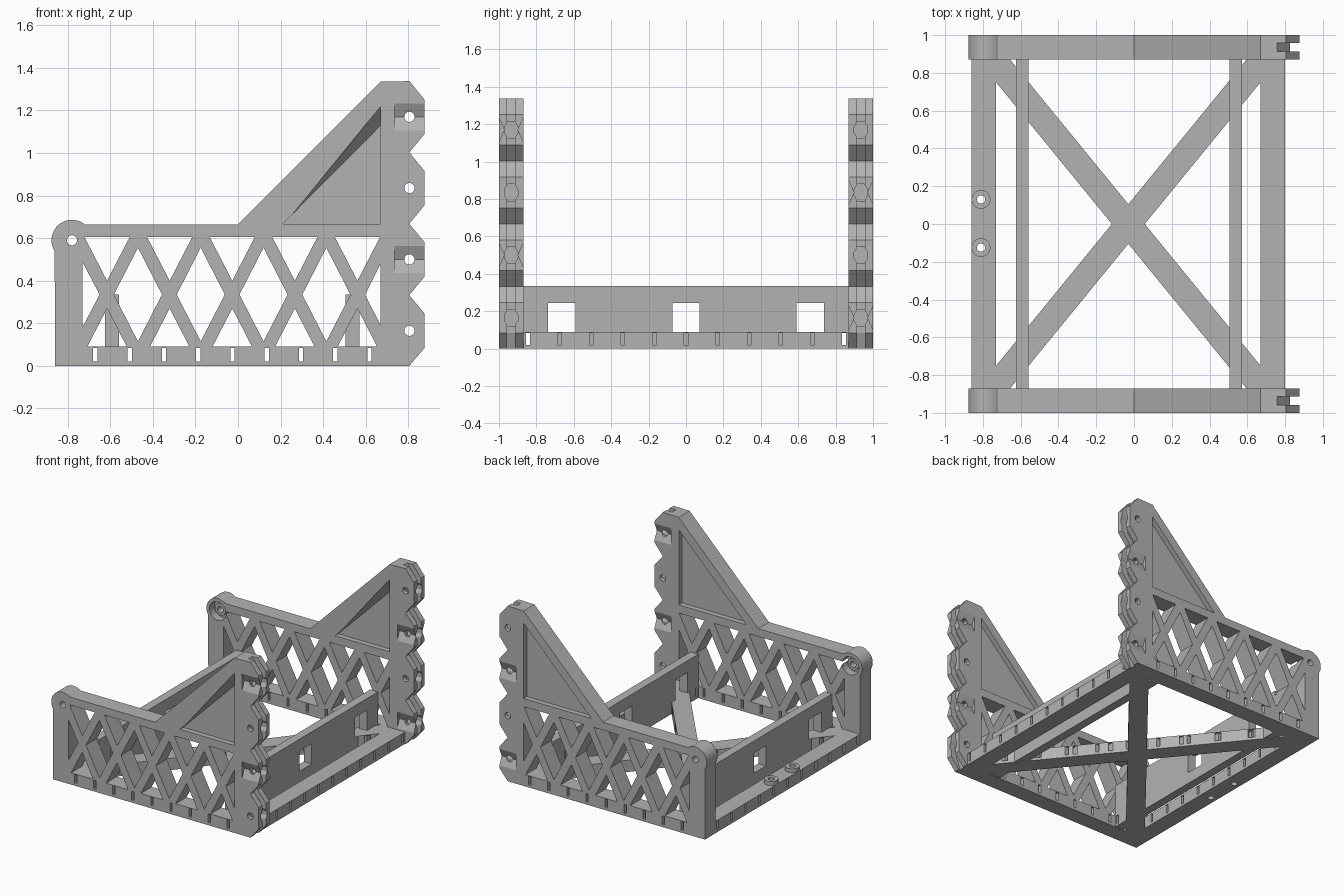
import bpy, bmesh, math

if "Cube" in bpy.data.objects:
    bpy.data.objects.remove(bpy.data.objects["Cube"], do_unlink=True)

GREY = (0.45, 0.45, 0.45, 1)
mat = bpy.data.materials.new("plain grey")
mat.use_nodes = True
mat.diffuse_color = GREY
mat.node_tree.nodes["Principled BSDF"].inputs["Base Color"].default_value = GREY


def place(p, axis, d):
    return {"x": (d, p[0], p[1]), "y": (p[0], d, p[1]), "z": (p[0], p[1], d)}[axis]


def solid(name, parts):
    """Each part is (profile, axis, start, end[, end profile])."""
    bm = bmesh.new()
    for pts, axis, lo, hi, *end in parts:
        a = [bm.verts.new(place(p, axis, lo)) for p in pts]
        b = [bm.verts.new(place(p, axis, hi)) for p in (end[0] if end else pts)]
        bm.faces.new(a)
        bm.faces.new(b[::-1])
        for i in range(len(a)):
            j = (i + 1) % len(a)
            bm.faces.new((a[j], a[i], b[i], b[j]))
    bmesh.ops.recalc_face_normals(bm, faces=bm.faces)
    mesh = bpy.data.meshes.new(name)
    bm.to_mesh(mesh)
    bm.free()
    mesh.materials.append(mat)
    ob = bpy.data.objects.new(name, mesh)
    bpy.context.collection.objects.link(ob)
    return ob


def cut(ob, parts):
    cutter = solid("cutter", parts)
    mod = ob.modifiers.new("cut", "BOOLEAN")
    mod.operation, mod.solver, mod.object = "DIFFERENCE", "EXACT", cutter
    bpy.context.view_layer.objects.active = ob
    bpy.ops.object.modifier_apply(modifier=mod.name)
    bpy.data.objects.remove(cutter, do_unlink=True)


def rect(a0, a1, b0, b1):
    return [(a0, b0), (a1, b0), (a1, b1), (a0, b1)]


def disc(u, v, r, n=24, start=0, sweep=360):
    count = n if sweep == 360 else n + 1
    angles = [math.radians(start + sweep * i / n) for i in range(count)]
    return [(u + r * math.cos(t), v + r * math.sin(t)) for t in angles]


KNUCKLES = [0.165, 0.5, 0.835, 1.17]
BOSS = (-0.78, 0.59)
slots_x = [(rect(x - 0.01, x + 0.01, 0.02, 0.085), "y", -1.1, 1.1)
           for x in [-0.67 + 0.161 * i for i in range(9)]]
slots_y = [(rect(y - 0.01, y + 0.01, 0.02, 0.085), "x", -1, 1)
           for y in [0.169 * i for i in range(-5, 6)]]

# Base frame with diagonal cross
frame = solid("base_frame", [(rect(-0.86, 0.8, -0.87, 0.87), "z", 0, 0.09)])
openings = [[(-0.73, -0.75), (-0.73, 0.75), (-0.117, 0)],
            [(0.67, -0.75), (0.67, 0.75), (0.057, 0)]]
openings += [[(-0.68, s * 0.9), (0.62, s * 0.9), (-0.03, s * 0.105)] for s in (-1, 1)]
cut(frame, [(p, "z", -0.1, 0.2) for p in openings])
cut(frame, slots_x)
cut(frame, slots_y)

# Raised screw collars
screws = [(disc(-0.81, y, 0.022), "z", -0.1, 0.3) for y in (-0.125, 0.13)]
cut(frame, screws)
collars = solid("screw_collars", [(disc(-0.81, y, 0.05), "z", 0.085, 0.12)
                                  for y in (-0.125, 0.13)])
cut(collars, screws)

# Cross walls with square windows
for name, x in (("right_cross_wall", -0.592), ("left_cross_wall", 0.538)):
    wall = solid(name, [(rect(-0.875, 0.875, 0.002, 0.335), "x", x - 0.033, x + 0.033)])
    cut(wall, [(rect(y - 0.073, y + 0.073, 0.09, 0.245), "x", x - 0.1, x + 0.1)
               for y in (-0.665, 0, 0.665)] + [slots_y[0], slots_y[-1]])


def lattice():
    """Diamond and triangle openings between crossing bars."""
    shapes = []
    for i in range(4):
        x = -0.47 + 0.295 * i
        shapes.append([(x - 0.113, 0.335), (x, 0.115), (x + 0.113, 0.335), (x, 0.555)])
    for i in range(5):
        x = -0.615 + 0.294 * i
        shapes.append([(x - 0.106, 0.605), (x + 0.106, 0.605), (x, 0.4)])
        shapes.append([(x - 0.093, 0.09), (x + 0.093, 0.09), (x, 0.27)])
    shapes.append([(-0.73, 0.183), (-0.73, 0.487), (-0.65, 0.335)])
    shapes.append([(0.67, 0.19), (0.67, 0.48), (0.597, 0.335)])
    return shapes


def scallop(inset):
    edge = []
    for c in KNUCKLES:
        edge += [(0.875 - inset, c - 0.082), (0.875 - inset, c + 0.082),
                 (0.805 - inset, c + 0.1675)]
    return edge


def side_plate(name, yc, inner, dents):
    lo, hi = yc - 0.065, yc + 0.065
    outline = [(-0.86, 0), (0.805, 0)] + scallop(0) + [(0.67, 1.335), (0, 0.665)]
    outline += disc(*BOSS, 0.096, 20, 51.5, 161)
    plate = solid(name, [(outline, "y", lo, hi)])

    # Lattice, pivot holes and gusset recesses
    cuts = [(p, "y", lo - 0.1, hi + 0.1) for p in lattice()]
    cuts += [(disc(0.805, c, 0.024), "y", lo - 0.1, hi + 0.1) for c in KNUCKLES]
    cuts.append((disc(*BOSS, 0.024), "y", lo - 0.1, hi + 0.1))
    floor = [(0.21, 0.667), (0.67, 0.667), (0.67, 1.13)]
    front = [(0.21, 0.667), (0.67, 0.667), (0.67, 1.23)]
    back = [(0.1, 0.667), (0.67, 0.667), (0.67, 1.24)]
    cuts.append((front, "y", lo - 0.005, lo + 0.04, floor))
    cuts.append((back, "y", hi + 0.005, hi - 0.04, back))
    cut(plate, cuts)
    cut(plate, slots_x)

    # Groove along the scalloped edge, with pockets at the knuckles
    groove = [(1, -0.1), (0.755, -0.1)] + scallop(0.05) + [(0.755, 1.5), (1, 1.5)]
    cut(plate, [(groove, "y", yc - 0.022, yc + 0.022)])
    cut(plate, [([(yc - 0.036, c - 0.015), (yc - 0.018, c - 0.045),
                  (yc + 0.018, c - 0.045), (yc + 0.036, c - 0.015),
                  (yc + 0.036, c + 0.015), (yc + 0.018, c + 0.045),
                  (yc - 0.018, c + 0.045), (yc - 0.036, c + 0.015)],
                 "x", 0.76, 1) for c in KNUCKLES])

    # Shallow notches beside alternate knuckles
    cut(plate, [([(f + s * 0.003, c - 0.07), (f + s * 0.003, c + 0.07),
                  (f - s * 0.028, c)], "x", 0.735, 1)
                for c in dents for f, s in ((lo, -1), (hi, 1))])

    # Counterbore in the corner boss, with a hub inside
    face = yc + inner * 0.065
    cut(plate, [(disc(*BOSS, 0.07), "y", face + inner * 0.01, face - inner * 0.06)])
    hub = solid(name + "_hub", [(disc(*BOSS, 0.045), "y", face - inner * 0.065,
                                 face - inner * 0.03)])
    cut(hub, [(disc(*BOSS, 0.024), "y", lo - 0.1, hi + 0.1)])


side_plate("front_side_plate", -0.935, 1, (0.5, 1.17))
side_plate("back_side_plate", 0.935, -1, (0.165, 0.835))
